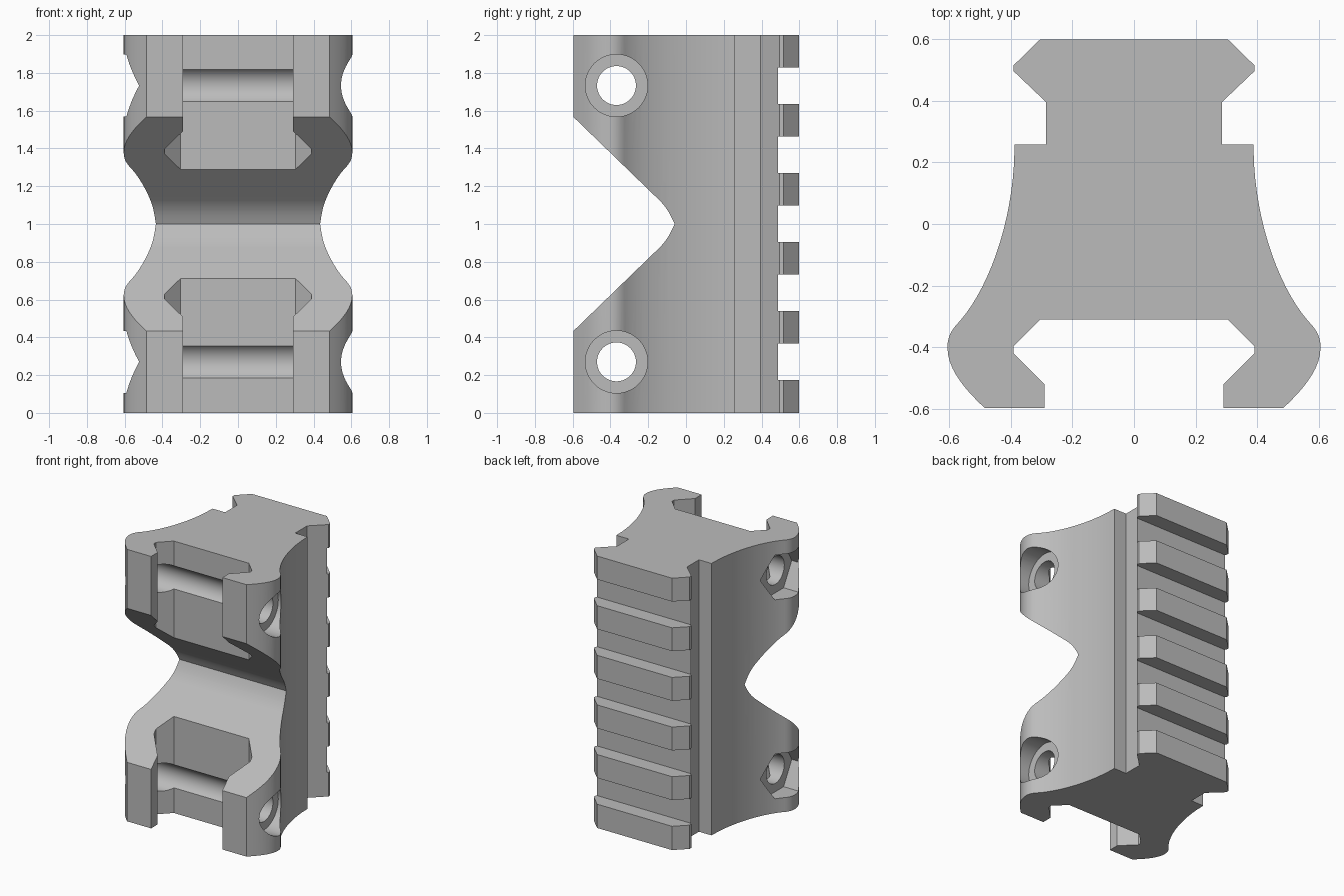
import bpy, bmesh, math
from mathutils import Vector
from mathutils.geometry import interpolate_bezier

cube = bpy.data.objects.get("Cube")
if cube:
    bpy.data.objects.remove(cube, do_unlink=True)

grey = bpy.data.materials.new("light grey")
grey.use_nodes = True
tone = (0.5, 0.5, 0.5, 1)
grey.diffuse_color = tone
grey.node_tree.nodes["Principled BSDF"].inputs["Base Color"].default_value = tone


def curve(points, steps=10):
    """Sample one cubic curve given by its four control points."""
    flat = interpolate_bezier(*[Vector((a, b, 0)) for a, b in points], steps)
    return [(p.x, p.y) for p in flat]


def prism(name, outline, place, start, end):
    """Extrude a 2D outline from start to end; place maps (a, b, depth) to xyz."""
    bm = bmesh.new()
    rings = [[bm.verts.new(place(a, b, d)) for a, b in outline] for d in (start, end)]
    n = len(outline)
    bm.faces.new(rings[0])
    bm.faces.new(rings[1])
    for i in range(n):
        j = (i + 1) % n
        bm.faces.new((rings[0][i], rings[0][j], rings[1][j], rings[1][i]))
    bmesh.ops.recalc_face_normals(bm, faces=bm.faces)
    mesh = bpy.data.meshes.new(name)
    bm.to_mesh(mesh)
    bm.free()
    mesh.materials.append(grey)
    obj = bpy.data.objects.new(name, mesh)
    bpy.context.collection.objects.link(obj)
    return obj


def along_z(a, b, d):
    return (a, b, d)


def along_x(a, b, d):
    return (d, a, b)


def polygon(y, z, radius, sides):
    return [(y + radius * math.cos(math.tau * i / sides),
             z + radius * math.sin(math.tau * i / sides)) for i in range(sides)]


def cut(body, cutter):
    cutter.hide_render = True
    mod = body.modifiers.new("cut", 'BOOLEAN')
    mod.operation = 'DIFFERENCE'
    mod.solver = 'EXACT'
    mod.object = cutter
    bpy.context.view_layer.objects.active = body
    bpy.ops.object.modifier_apply(modifier=mod.name)
    bpy.data.objects.remove(cutter, do_unlink=True)


# Body section: rail at the back, flared flanks, clamp channel at the front
half = [(0.305, 0.598), (0.39, 0.515), (0.39, 0.495), (0.285, 0.395),
        (0.285, 0.257), (0.387, 0.257)]
half += curve([(0.388, 0.23), (0.392, 0.02), (0.465, -0.2), (0.565, -0.315)], 16)
half += curve([(0.565, -0.315), (0.59, -0.34), (0.605, -0.365), (0.605, -0.40)], 8)[1:]
half += curve([(0.605, -0.40), (0.605, -0.47), (0.55, -0.535), (0.485, -0.596)])[1:]
half += [(0.29, -0.596), (0.29, -0.52), (0.39, -0.42), (0.39, -0.395), (0.305, -0.31)]
outline = half + [(-x, y) for x, y in reversed(half)]
body = prism("rail_clamp_body", outline, along_z, 0, 2)

# Wedge-shaped waist in the front
lower = [(-0.7, 0.333)] + curve([(-0.14, 0.875), (-0.10, 0.915), (-0.08, 0.955), (-0.06, 1.0)])
wedge = lower + [(y, 2 - z) for y, z in reversed(lower[:-1])]
cut(body, prism("waist_cutter", wedge, along_x, -1, 1))

# Cross slots between the rail teeth
for i in range(5):
    z0, z1 = 0.175 + 0.365 * i, 0.368 + 0.365 * i
    slot = [(0.487, z0), (0.7, z0), (0.7, z1), (0.487, z1)]
    cut(body, prism("slot_cutter", slot, along_x, -1, 1))

# Bolt holes, round bolt-head recesses and hexagonal nut recesses
for z in (0.27, 1.733):
    y = -0.368
    cut(body, prism("bolt_hole_cutter", polygon(y, z, 0.103, 48), along_x, -1, 1))
    cut(body, prism("bolt_head_cutter", polygon(y, z, 0.165, 48), along_x, 0.47, 1))
    cut(body, prism("nut_cutter", polygon(y, z, 0.19, 6), along_x, -1, -0.47))

# Smooth the curved faces and keep the machined edges crisp
bpy.ops.object.select_all(action='DESELECT')
body.select_set(True)
bpy.context.view_layer.objects.active = body
bpy.ops.object.shade_smooth_by_angle(angle=math.radians(20))
weighted = body.modifiers.new("even_normals", 'WEIGHTED_NORMAL')
weighted.keep_sharp = True
